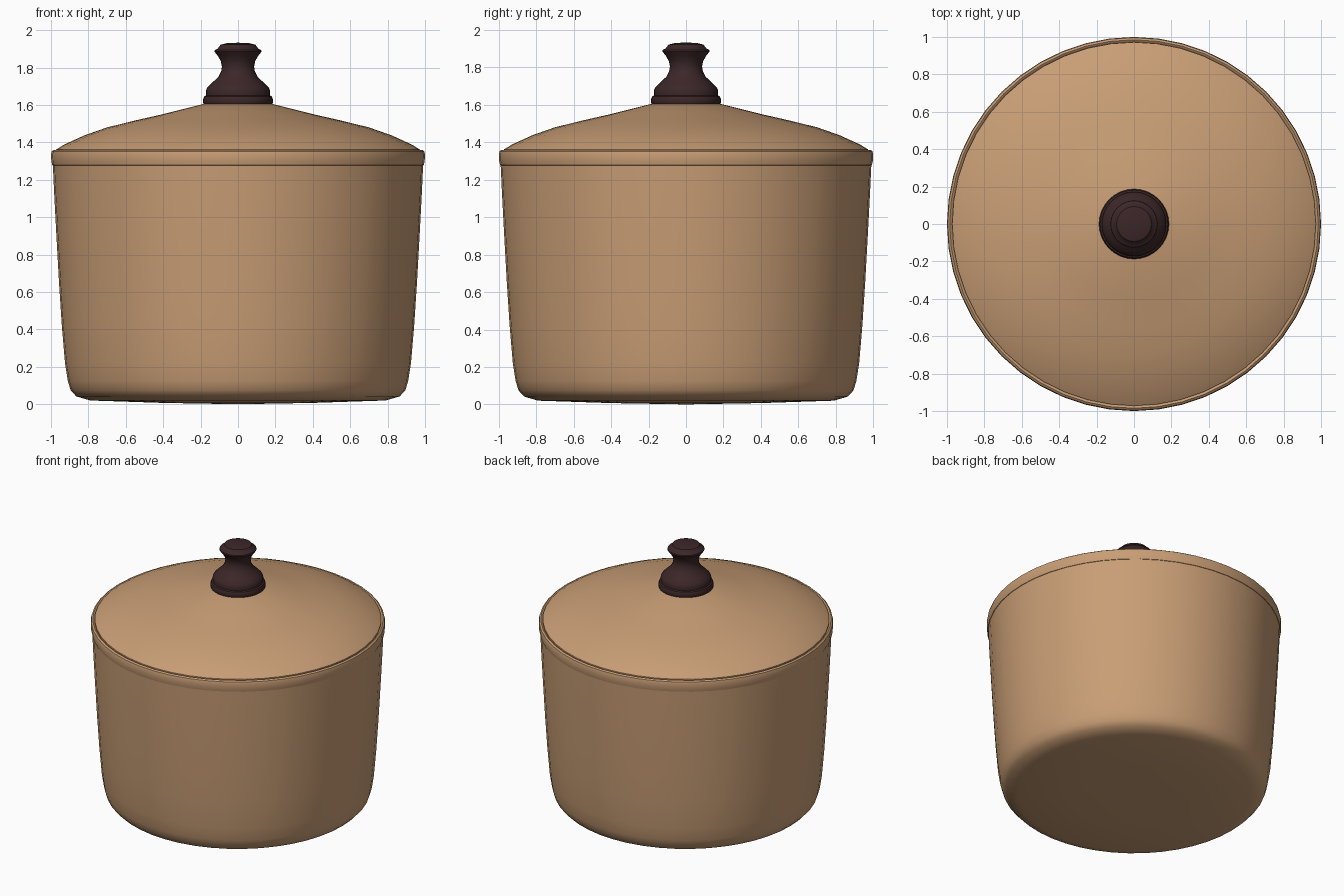
import bpy, bmesh, math

if "Cube" in bpy.data.objects:
    bpy.data.objects.remove(bpy.data.objects["Cube"])

def material(name, rgb):
    m = bpy.data.materials.new(name)
    m.diffuse_color = (*rgb, 1)
    m.use_nodes = True
    m.node_tree.nodes["Principled BSDF"].inputs["Base Color"].default_value = m.diffuse_color
    return m

def lathe(name, profile, mat, segments=48, angle=35):
    """Spin a (radius, height) profile around z; radius 0 becomes a pole."""
    bm = bmesh.new()
    rings = []
    for r, z in profile:
        if r == 0:
            rings.append([bm.verts.new((0, 0, z))])
        else:
            rings.append([bm.verts.new((r * math.cos(2 * math.pi * i / segments),
                                        r * math.sin(2 * math.pi * i / segments), z))
                          for i in range(segments)])
    for a, b in zip(rings, rings[1:]):
        for i in range(segments):
            j = (i + 1) % segments
            if len(a) == 1:
                bm.faces.new((a[0], b[j], b[i]))
            elif len(b) == 1:
                bm.faces.new((a[i], a[j], b[0]))
            else:
                bm.faces.new((a[i], a[j], b[j], b[i]))
    me = bpy.data.meshes.new(name)
    bm.to_mesh(me)
    bm.free()
    me.materials.append(mat)
    ob = bpy.data.objects.new(name, me)
    bpy.context.collection.objects.link(ob)
    bpy.ops.object.select_all(action='DESELECT')
    ob.select_set(True)
    bpy.context.view_layer.objects.active = ob
    bpy.ops.object.shade_smooth_by_angle(angle=math.radians(angle))
    return ob

clay = material("tan_enamel", (0.58, 0.34, 0.178))
wood = material("dark_wood", (0.045, 0.020, 0.021))

# Pot body: gently bowed base, rounded corner, flaring wall
lathe("pot_body", [(0, 0.0), (0.4, 0.007), (0.79, 0.02), (0.865, 0.042), (0.895, 0.075),
                   (0.91, 0.125), (0.925, 0.22), (0.942, 0.42), (0.957, 0.65),
                   (0.972, 0.92), (0.983, 1.13), (0.99, 1.28)], clay)

# Rolled rim band that holds the lid
lathe("pot_rim", [(0.985, 1.275), (0.993, 1.278), (0.998, 1.30), (1.0, 1.335),
                  (0.996, 1.352), (0.985, 1.36), (0.975, 1.355), (0.96, 1.33)], clay)

# Shallow domed lid
lathe("lid", [(0.972, 1.34), (0.972, 1.362), (0.93, 1.388), (0.82, 1.438), (0.70, 1.48),
              (0.55, 1.517), (0.40, 1.551), (0.18, 1.606), (0, 1.615)], clay)

# Turned knob: base disc, belly, neck and flared cap
lathe("knob", [(0.18, 1.60), (0.186, 1.61), (0.187, 1.63), (0.181, 1.645), (0.171, 1.65),
               (0.172, 1.675), (0.165, 1.692), (0.14, 1.717), (0.105, 1.75), (0.09, 1.78),
               (0.086, 1.805), (0.092, 1.835), (0.108, 1.862), (0.126, 1.885),
               (0.124, 1.893), (0.108, 1.902), (0.093, 1.922), (0.06, 1.93), (0, 1.933)],
      wood, 32)
